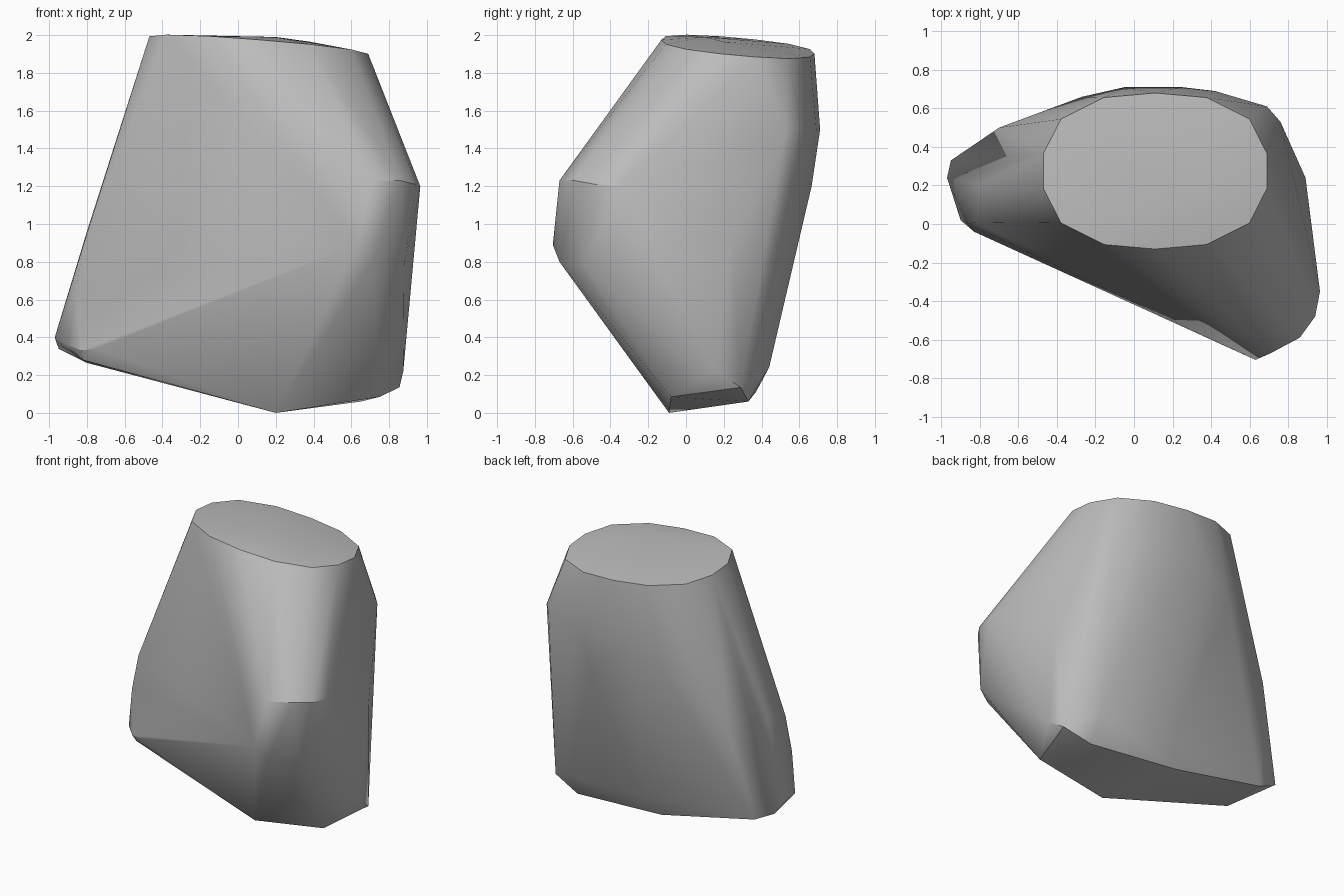
import bpy
import bmesh
from math import cos, sin, pi, radians

cube = bpy.data.objects.get("Cube")
if cube:
    bpy.data.objects.remove(cube, do_unlink=True)


def rounded_rim(center_x, center_y, radius_x, radius_y, sides):
    """Superellipse rim lying on the tilted top of the boulder."""
    rim = []
    for i in range(sides):
        angle = 2 * pi * (i + 0.5) / sides
        c, s = cos(angle), sin(angle)
        grow = (abs(c) ** 2.5 + abs(s) ** 2.5) ** (-1 / 2.5)
        x = center_x + radius_x * c * grow
        y = center_y + radius_y * s * grow
        z = 2 - 0.08 * (x + 0.4) - 0.09 * (y - 0.05)
        rim.append((x, y, z))
    return rim


def is_crisp(edge):
    """Crown rim, underside rim and bulge ledge are crisp; the rest is soft."""
    angle = edge.calc_face_angle(0)
    heights = [v.co.z for v in edge.verts]
    low, high = min(heights), max(heights)
    on_rim = low > 1.85 or high < 0.38
    on_ledge = low > 1.19 and high < 1.24
    return angle > radians(65) or (angle > radians(25) and (on_rim or on_ledge))


# Flat, slightly domed crown
crown = rounded_rim(0.11, 0.275, 0.585, 0.405, 14)
crown_dome = [(0.2, 0.1, 1.99), (0.38, 0.2, 1.965)]

# Upper back shoulder
back_shoulder = [
    (-0.27, 0.66, 1.35), (-0.05, 0.71, 1.5), (0.25, 0.71, 1.5),
    (0.42, 0.69, 1.5), (0.69, 0.61, 1.5), (0.76, 0.53, 1.5),
    (0.3, 0.665, 1.2), (0.89, 0.24, 0.9), (-0.7, 0.5, 0.95),
    (-0.8, 0.2, 0.96),
]

# Chipped bulge on the front corner
front_bulge = [
    (0.71, -0.67, 1.23), (0.86, -0.59, 1.23), (0.94, -0.48, 1.21),
    (0.965, -0.35, 1.2), (0.63, -0.705, 0.89), (0.71, -0.67, 0.8),
    (0.88, -0.54, 0.78),
]

# Low pointed end on the side, with the ridge rising from it
side_toe = [
    (-0.97, 0.24, 0.4), (-0.95, 0.33, 0.34), (-0.9, 0.02, 0.36),
    (-0.83, -0.04, 0.33), (-0.75, -0.075, 0.34), (-0.82, -0.01, 0.28),
    (-0.8, 0.35, 0.265), (-0.86, 0, 0.65), (-0.815, 0.01, 0.9),
]

# Narrow underside
underside = [
    (0.2, -0.09, 0), (0.75, -0.08, 0.085), (0.855, 0.29, 0.135),
    (0.875, 0.16, 0.22), (0.65, 0.33, 0.06), (-0.06, 0.37, 0.11),
    (0.65, 0.44, 0.24), (0.05, 0.44, 0.25),
]

# Wrap all the corner points in one closed convex skin
bm = bmesh.new()
for point in crown + crown_dome + back_shoulder + front_bulge + side_toe + underside:
    bm.verts.new(point)
bmesh.ops.convex_hull(bm, input=bm.verts[:])
loose = [v for v in bm.verts if not v.link_faces]
bmesh.ops.delete(bm, geom=loose, context="VERTS")
bmesh.ops.holes_fill(bm, edges=bm.edges[:], sides=0)
bmesh.ops.triangulate(bm, faces=bm.faces[:])
bmesh.ops.recalc_face_normals(bm, faces=bm.faces[:])

# Soft faces with crisp rims
for face in bm.faces:
    face.smooth = True
for edge in bm.edges:
    edge.smooth = not is_crisp(edge)

mesh = bpy.data.meshes.new("boulder")
bm.to_mesh(mesh)
bm.free()
boulder = bpy.data.objects.new("boulder", mesh)
bpy.context.collection.objects.link(boulder)

# Plain grey stone
stone = bpy.data.materials.new("grey_stone")
stone.use_nodes = True
grey = (0.5, 0.5, 0.5, 1)
stone.diffuse_color = grey
for node in stone.node_tree.nodes:
    if node.type == "BSDF_PRINCIPLED":
        node.inputs["Base Color"].default_value = grey
mesh.materials.append(stone)
